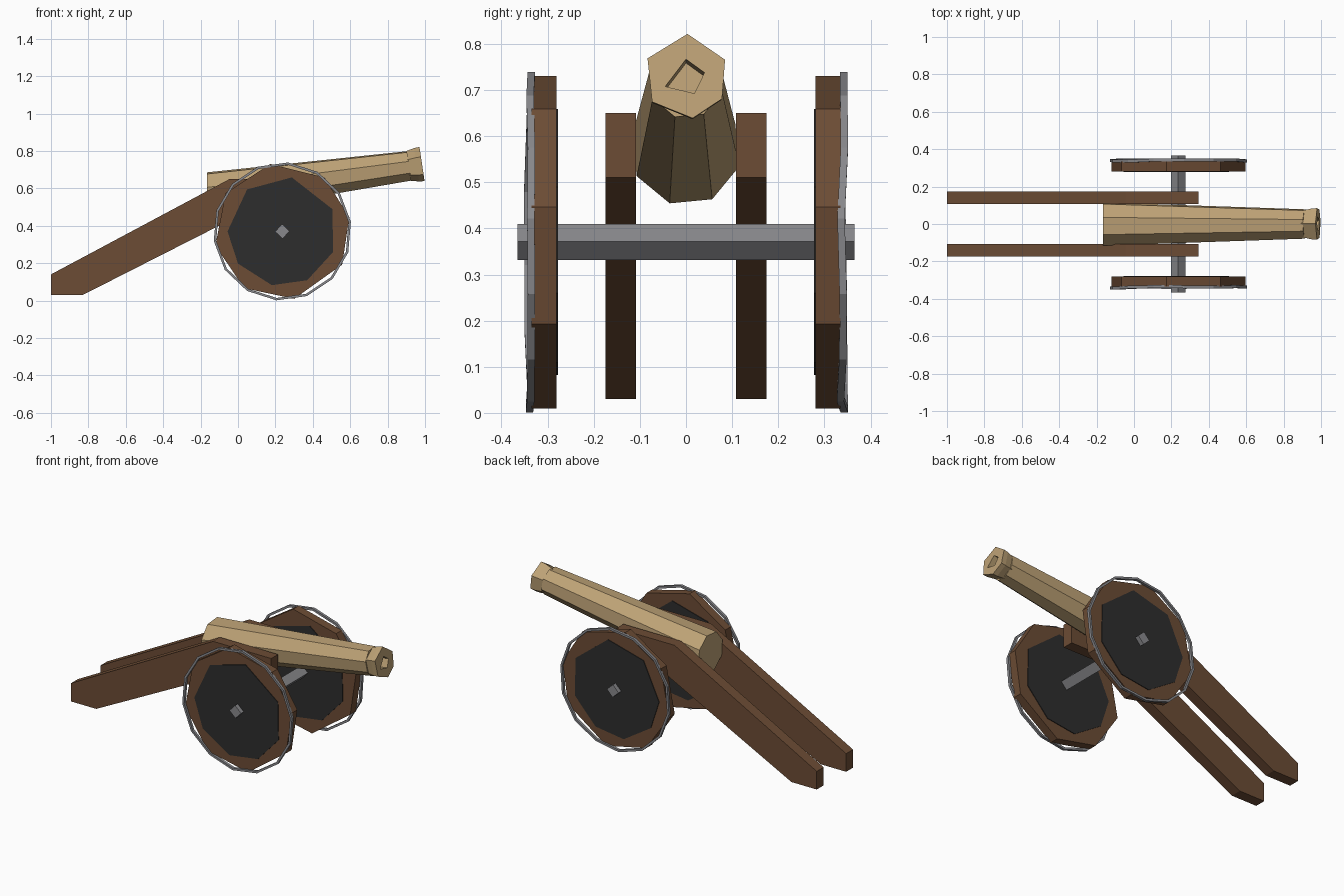
import bpy, bmesh, random
from math import sin, cos, radians

random.seed(4)
if "Cube" in bpy.data.objects:
    bpy.data.objects.remove(bpy.data.objects["Cube"])


def material(name, colour):
    m = bpy.data.materials.new(name)
    m.use_nodes = True
    m.diffuse_color = (*colour, 1)
    bsdf = m.node_tree.nodes["Principled BSDF"]
    bsdf.inputs["Base Color"].default_value = (*colour, 1)
    bsdf.inputs["Roughness"].default_value = 0.8
    return m


wood = material("brown wood", (0.15, 0.072, 0.035))
iron = material("grey iron", (0.25, 0.25, 0.265))
dark = material("dark panel", (0.027, 0.027, 0.027))
bronze = material("pale bronze", (0.51, 0.36, 0.18))


def loft(name, rings, mat, wrap=False):
    """Join rings of equal count; cap the ends, or wrap round to the first ring."""
    bm = bmesh.new()
    loops = [[bm.verts.new(p) for p in ring] for ring in rings]
    pairs = list(zip(loops, loops[1:]))
    if wrap:
        pairs.append((loops[-1], loops[0]))
    else:
        bm.faces.new(loops[0])
        bm.faces.new(loops[-1])
    for a, b in pairs:
        n = len(a)
        for i in range(n):
            bm.faces.new((a[i], a[(i + 1) % n], b[(i + 1) % n], b[i]))
    bmesh.ops.recalc_face_normals(bm, faces=bm.faces)
    me = bpy.data.meshes.new(name)
    bm.to_mesh(me)
    bm.free()
    me.materials.append(mat)
    ob = bpy.data.objects.new(name, me)
    bpy.context.collection.objects.link(ob)
    return ob


def polar(radius, angles):
    return [(radius * cos(radians(a)), radius * sin(radians(a))) for a in angles]


def even(count, start=0):
    return [start + 360 * i / count for i in range(count)]


HUB_X, HUB_Z = 0.237, 0.37


def at_hub(points, y):
    return [(HUB_X + u, y, HUB_Z + v) for u, v in points]


def disc(name, points, y0, y1, mat):
    return loft(name, [at_hub(points, y0), at_hub(points, y1)], mat)


# Axle
disc("axle", polar(0.039, even(4, 2)), -0.365, 0.365, iron)

# Wheels and trail beams, one of each per side
trail = [(-1, 0.03), (-0.83, 0.03), (0.115, 0.51), (0.345, 0.51),
         (0.345, 0.65), (-0.045, 0.65), (-1, 0.14)]
felloe_angles = (12, 52, 100, 146, 192, 236, 280, 331)
panel_angles = (24, 80, 130, 180, 216, 259, 297, 338)
for side, s in (("right", -1), ("left", 1)):
    disc(side + "_wheel", polar(0.366, felloe_angles), s * 0.281, s * 0.335, wood)
    disc(side + "_wheel_panel", polar(0.293, panel_angles), s * 0.277, s * 0.339, dark)

    # Slightly wavy iron tyre
    wave = [random.uniform(-0.005, 0.005) for _ in range(14)]
    tyre = []
    for r, y in ((0.357, 0.331), (0.37, 0.331), (0.37, 0.347), (0.357, 0.347)):
        ring = at_hub(polar(r, even(14, 8)), y)
        tyre.append([(x, s * (y + w), z) for (x, y, z), w in zip(ring, wave)])
    loft(side + "_tyre", tyre, iron, wrap=True)

    loft(side + "_trail", [[(x, s * y, z) for x, z in trail] for y in (0.108, 0.174)], wood)


# Barrel, rising towards the muzzle
def section(x, points, lean):
    z = 0.57 + 0.139 * (x + 0.165)
    return [(x - lean * v, u, z + v) for u, v in points]


loft("barrel", [section(-0.165, polar(0.121, even(8, 28)), 0),
                section(0.915, polar(0.082, even(8, 28)), 0.15)], bronze)

# Flared muzzle with a four-sided bore
lip = (88, 155, 217, 279, 328, 23)
bore = [(0, 0.037), (-0.022, 0.008), (-0.045, -0.022),
        (0.018, -0.037), (0.029, -0.015), (0.04, 0.008)]
loft("muzzle", [section(0.9, polar(0.077, lip), 0.15),
                section(0.955, polar(0.09, lip), 0.15),
                section(0.984, polar(0.092, lip), 0.15),
                section(0.984, bore, 0.15),
                section(0.925, bore, 0.15)], bronze)
